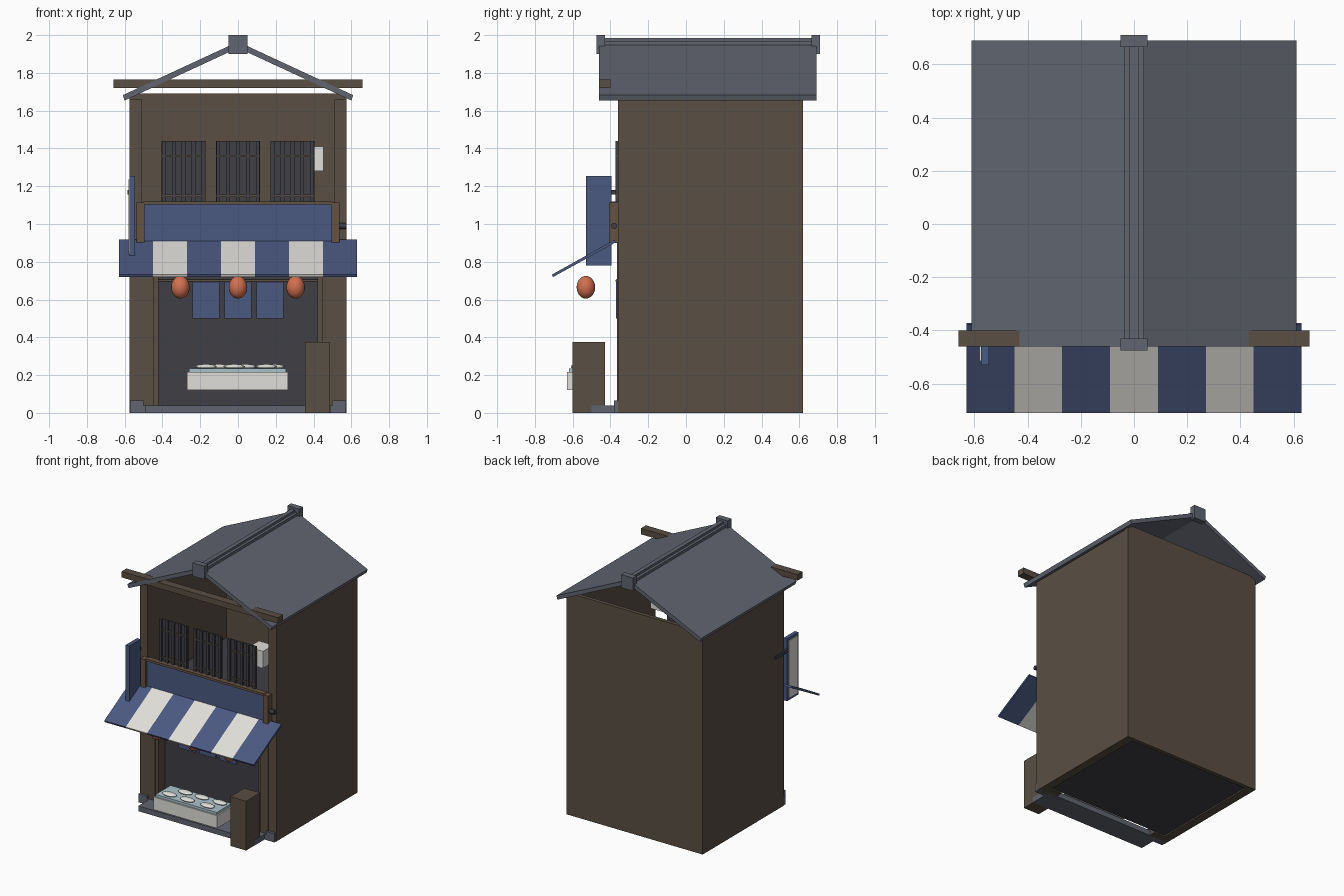
import bpy, math

if "Cube" in bpy.data.objects:
    bpy.data.objects.remove(bpy.data.objects["Cube"])

def mat(name, r, g, b):
    m = bpy.data.materials.new(name)
    m.diffuse_color = (r, g, b, 1)
    m.use_nodes = True
    m.node_tree.nodes["Principled BSDF"].inputs["Base Color"].default_value = m.diffuse_color
    return m

WOOD = mat("dark_wood", .10, .077, .057)
TRIM = mat("trim_wood", .13, .085, .057)
ROOF = mat("slate", .12, .13, .16)
DARK = mat("charcoal", .05, .05, .06)
BLUE = mat("indigo", .07, .10, .22)
WHITE = mat("cream", .75, .74, .70)
ORANGE = mat("lantern_orange", .64, .16, .08)
GLASS = mat("pale_glass", .40, .55, .60)

def mesh(name, verts, faces, m):
    me = bpy.data.meshes.new(name)
    me.from_pydata(verts, [], faces)
    me.materials.append(m)
    ob = bpy.data.objects.new(name, me)
    bpy.context.collection.objects.link(ob)
    return ob

def box(name, x, y, z, m):
    v = [(a, b, c) for a in x for b in y for c in z]
    f = [(0, 1, 3, 2), (4, 6, 7, 5), (0, 4, 5, 1), (2, 3, 7, 6), (0, 2, 6, 4), (1, 5, 7, 3)]
    return mesh(name, v, f, m)

def pair(name, x, y, z, m):
    box(name + "_right", x, y, z, m)
    box(name + "_left", (-x[1], -x[0]), y, z, m)

def ball(name, loc, scale, m):
    bpy.ops.mesh.primitive_uv_sphere_add(segments=20, ring_count=12, location=loc)
    ob = bpy.context.object
    ob.name = name
    ob.scale = scale
    ob.data.materials.append(m)
    bpy.ops.object.shade_smooth()

def rod(name, x, y, z, r, m):
    bpy.ops.mesh.primitive_cylinder_add(vertices=12, radius=r, depth=x[1] - x[0],
        location=((x[0] + x[1]) / 2, y, z), rotation=(0, math.pi / 2, 0))
    ob = bpy.context.object
    ob.name = name
    ob.data.materials.append(m)
    bpy.ops.object.shade_smooth_by_angle()

# Walls: open front and open gables
pair("side_wall", (.51, .575), (-.36, .59), (0, 1.66), WOOD)
box("back_wall", (-.575, .575), (.59, .62), (0, 1.69), WOOD)
box("shop_interior", (-.51, .51), (-.28, .59), (.01, .90), DARK)

# Shopfront frame
pair("front_post", (.445, .51), (-.365, -.28), (0, .92), WOOD)
pair("door_jamb", (.42, .445), (-.355, -.28), (0, .92), WOOD)
box("door_header", (-.42, .42), (-.36, -.28), (.78, .92), WOOD)

# Foundation and step
box("foundation", (-.57, .57), (-.38, -.33), (0, .04), ROOF)
pair("post_footing", (.50, .572), (-.38, -.33), (0, .065), ROOF)
box("front_step", (-.49, .49), (-.50, -.36), (0, .04), ROOF)

# Gable roof
profile = [(0, 1.965), (.61, 1.682), (.60, 1.654), (0, 1.932)]
for side, s in (("right", 1), ("left", -1)):
    v = [(s * x, y, z) for y in (-.46, .69) for x, z in profile]
    f = [(0, 1, 2, 3), (7, 6, 5, 4)] + [(i, i + 4, (i + 1) % 4 + 4, (i + 1) % 4) for i in range(4)]
    if s > 0:
        f = [q[::-1] for q in f]
    mesh("roof_slope_" + side, v, f, ROOF)

# Ridge with end tiles
box("ridge_base", (-.037, .037), (-.45, .68), (1.93, 1.968), ROOF)
box("ridge_cap", (-.016, .016), (-.45, .68), (1.96, 1.985), ROOF)
for name, y in (("front", (-.475, -.43)), ("back", (.665, .71))):
    box("ridge_end_" + name, (-.05, .05), y, (1.90, 2.0), ROOF)
box("eave_beam", (-.66, .66), (-.46, -.40), (1.72, 1.765), WOOD)

# Upper windows with lattices
for i, cx in enumerate((-.288, 0, .288)):
    n = f"window_{i + 1}"
    box(n + "_pane", (cx - .117, cx + .117), (-.36, -.352), (1.05, 1.44), DARK)
    for k in range(5):
        bx = cx - .105 + k * .0525
        box(f"{n}_bar_{k + 1}", (bx - .010, bx + .010), (-.372, -.358), (1.05, 1.44), DARK)
    for k, z in enumerate((1.15, 1.36)):
        box(f"{n}_rail_{k + 1}", (cx - .117, cx + .117), (-.368, -.358), (z - .006, z + .006), WOOD)

# Blank sign board across the front
box("sign_board", (-.50, .50), (-.39, -.36), (.90, 1.105), BLUE)
box("sign_top_rail", (-.50, .50), (-.40, -.36), (1.103, 1.12), TRIM)
pair("sign_end_post", (.495, .538), (-.407, -.36), (.90, 1.115), TRIM)
rod("sign_lamp", (.535, .575), -.38, .99, .016, DARK)

# Striped sloping awning
for i in range(7):
    a = -.63 + i * .18
    v = [(x, y, z) for x in (a, a + .18)
         for y, z in ((-.378, .917), (-.71, .732), (-.704, .719), (-.372, .903))]
    f = [(0, 1, 2, 3), (7, 6, 5, 4)] + [(k, k + 4, (k + 1) % 4 + 4, (k + 1) % 4) for k in range(4)]
    mesh(f"awning_stripe_{i + 1}", v, f, WHITE if i % 2 else BLUE)

# Hanging lanterns
for i, x in enumerate((-.305, 0, .305)):
    ball(f"lantern_{i + 1}", (x, -.53, .665), (.049, .049, .06), ORANGE)

# Door curtain
rod("curtain_rod", (-.42, .42), -.365, .70, .008, WOOD)
for i, x in enumerate((-.17, 0, .17)):
    box(f"curtain_panel_{i + 1}", (x - .071, x + .071), (-.37, -.362), (.50, .695), BLUE)

# Projecting side sign
box("side_sign_frame", (-.575, -.545), (-.53, -.395), (.78, 1.255), BLUE)
box("side_sign_face", (-.58, -.573), (-.515, -.41), (.80, 1.235), WHITE)
box("side_sign_bracket", (-.585, -.565), (-.40, -.25), (1.155, 1.18), DARK)

# Display counter with dishes
box("counter", (-.27, .265), (-.63, -.43), (.12, .217), WHITE)
box("counter_glass", (-.26, .255), (-.62, -.44), (.217, .235), GLASS)
for i, (x, y) in enumerate([(-.17, -.58), (-.02, -.58), (.15, -.58),
                            (-.10, -.49), (.04, -.49), (.19, -.49)]):
    ball(f"dish_{i + 1}", (x, y, .245), (.057, .03, .013), WHITE)

# Wooden stand and indoor air unit
box("wooden_stand", (.355, .488), (-.60, -.43), (0, .375), WOOD)
box("air_unit", (.33, .452), (-.345, -.22), (1.28, 1.41), WHITE)
